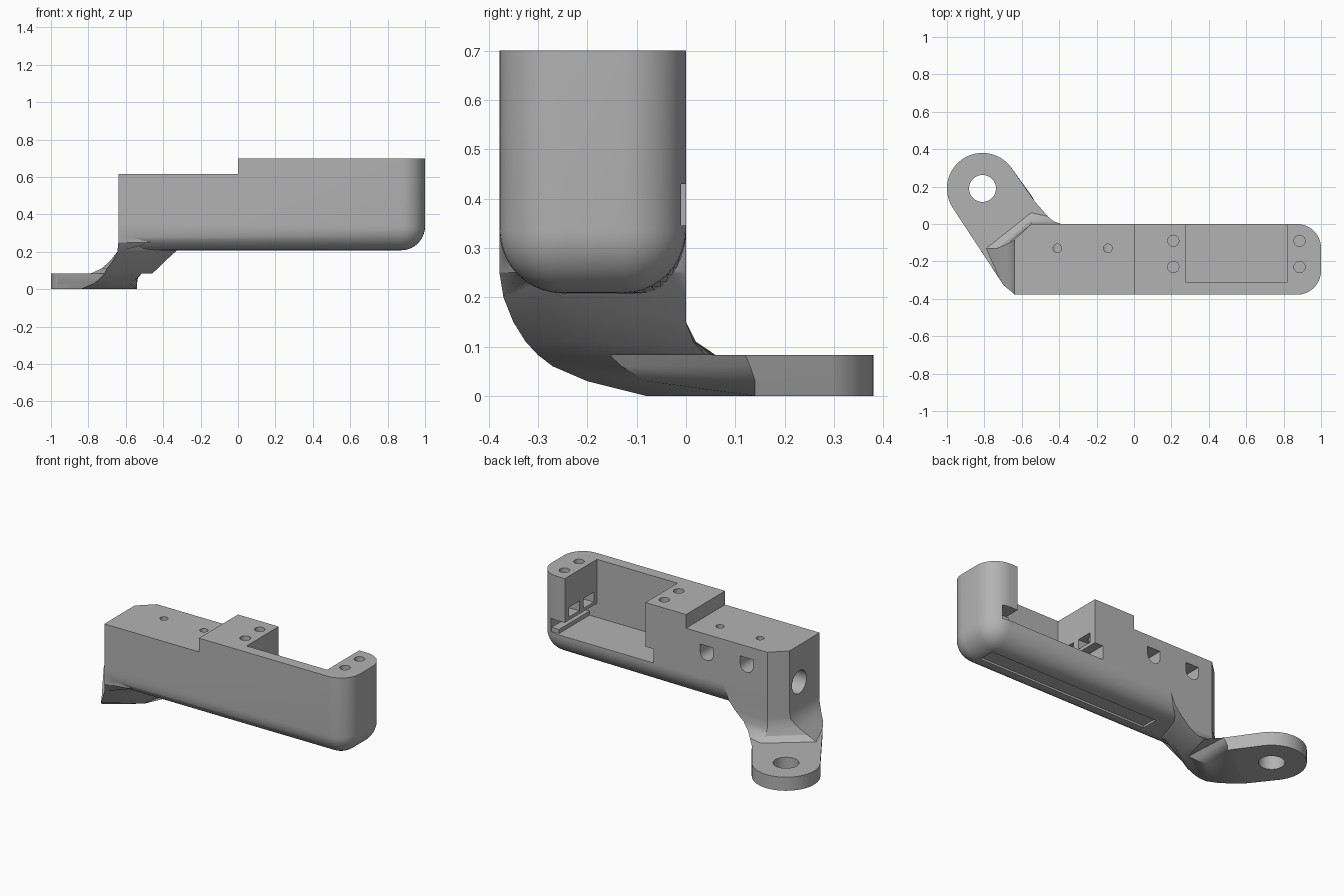
import bpy, bmesh, math
from mathutils import Matrix, Vector

if "Cube" in bpy.data.objects:
    bpy.data.objects.remove(bpy.data.objects["Cube"])

grey = bpy.data.materials.new("plain grey")
grey.use_nodes = True
tone = (0.45, 0.45, 0.45, 1)
grey.diffuse_color = tone
grey.node_tree.nodes["Principled BSDF"].inputs["Base Color"].default_value = tone


def finish(name, bm):
    bmesh.ops.recalc_face_normals(bm, faces=bm.faces)
    mesh = bpy.data.meshes.new(name)
    bm.to_mesh(mesh)
    bm.free()
    mesh.materials.append(grey)
    obj = bpy.data.objects.new(name, mesh)
    bpy.context.collection.objects.link(obj)
    return obj


def box(name, x0, x1, y0, y1, z0, z1):
    bm = bmesh.new()
    size = Matrix.Diagonal((x1 - x0, y1 - y0, z1 - z0, 1))
    middle = Matrix.Translation(((x0 + x1) / 2, (y0 + y1) / 2, (z0 + z1) / 2))
    bmesh.ops.create_cube(bm, size=1, matrix=middle @ size)
    return finish(name, bm)


def rod(name, start, end, radius, sides=32):
    start, end = Vector(start), Vector(end)
    axis = end - start
    turn = axis.to_track_quat("Z", "Y").to_matrix().to_4x4()
    bm = bmesh.new()
    bmesh.ops.create_cone(bm, cap_ends=True, segments=sides, radius1=radius, radius2=radius,
                          depth=axis.length,
                          matrix=Matrix.Translation((start + end) / 2) @ turn)
    return finish(name, bm)


def loft(name, slices):
    """Join horizontal outlines, each given as (height, corner points)."""
    bm = bmesh.new()
    rings = [[bm.verts.new((x, y, z)) for x, y in points] for z, points in slices]
    for low, high in zip(rings, rings[1:]):
        for i in range(len(low)):
            j = (i + 1) % len(low)
            bm.faces.new((low[i], low[j], high[j], high[i]))
    bm.faces.new(rings[0])
    bm.faces.new(rings[-1])
    return finish(name, bm)


def combine(target, tool, operation):
    mod = target.modifiers.new("combine", "BOOLEAN")
    mod.operation, mod.solver, mod.object = operation, "EXACT", tool
    bpy.context.view_layer.objects.active = target
    bpy.ops.object.modifier_apply(modifier=mod.name)
    bpy.data.objects.remove(tool)


FRONT, BOTTOM, TOP = -0.378, 0.208, 0.70

# Housing: extruded outline with a rounded end and rounded underside
outline = [(-0.64, FRONT), (1, FRONT), (1, 0), (-0.55, 0), (-0.64, -0.085)]
housing = loft("housing", [(BOTTOM, outline), (TOP, outline)])
bm = bmesh.new()
bm.from_mesh(housing.data)


def is_rounded(edge):
    a, b = (v.co for v in edge.verts)
    if min(a.x, b.x) > 0.9:
        return min(a.z, b.z) < TOP - 0.01
    return max(a.z, b.z) < BOTTOM + 0.01 and max(a.x, b.x) > 0.9


bmesh.ops.bevel(bm, geom=[e for e in bm.edges if is_rounded(e)], offset=0.128,
                segments=10, profile=0.5, affect="EDGES")
bm.to_mesh(housing.data)
bm.free()
combine(housing, box("step_cutter", -0.8, 0, -0.5, 0.1, 0.616, 0.9), "DIFFERENCE")

# Arm: twisting foot rising from the mounting tab into the housing
# corners run: back left, back right, inner right, front middle, front left
tab_l, tab_r = (-0.965, 0.08), (-0.655, 0.30)
arm = loft("arm", [
    (0.00, [tab_l, tab_r, (-0.54, 0.14), (-0.68, 0.02), (-0.84, -0.08)]),
    (0.03, [tab_l, tab_r, (-0.54, 0.14), (-0.58, -0.08), (-0.77, -0.20)]),
    (0.06, [tab_l, tab_r, (-0.535, 0.13), (-0.54, -0.13), (-0.735, -0.27)]),
    (0.083, [tab_l, tab_r, (-0.53, 0.12), (-0.515, -0.155), (-0.715, -0.30)]),
    (0.083, [(-0.79, -0.13), (-0.55, 0.06), (-0.46, 0.04), (-0.515, -0.155), (-0.715, -0.30)]),
    (0.11, [(-0.73, -0.13), (-0.55, 0.02), (-0.43, 0.015), (-0.49, -0.18), (-0.70, -0.325)]),
    (0.15, [(-0.685, -0.11), (-0.55, 0), (-0.39, 0), (-0.46, -0.21), (-0.67, -0.35)]),
    (0.20, [(-0.645, -0.09), (-0.55, 0), (-0.335, 0), (-0.42, -0.25), (-0.645, -0.37)]),
    (0.25, [(-0.64, -0.085), (-0.55, 0), (-0.29, 0), (-0.39, -0.33), (-0.64, FRONT)]),
    (0.345, [(-0.64, -0.085), (-0.55, 0), (-0.25, 0), (-0.34, FRONT), (-0.64, FRONT)]),
])
combine(housing, arm, "UNION")
combine(housing, rod("tab", (-0.81, 0.19, 0), (-0.81, 0.19, 0.083), 0.19, 64), "UNION")

cutters = [
    rod("tab_hole", (-0.81, 0.19, -0.1), (-0.81, 0.19, 0.3), 0.072, 48),
    # Open bay and the wider slot along its floor
    box("bay", 0.275, 0.82, -0.31, 0.1, 0.345, 0.9),
    box("bay_slot", 0.22, 0.92, -0.31, 0.1, 0.345, 0.43),
    # Shallow panel under the housing
    box("bottom_panel", -0.27, 0.88, -0.24, -0.14, 0.1, BOTTOM + 0.012),
    # Bore in the end face
    rod("end_bore", (-0.9, -0.18, 0.39), (-0.1, -0.18, 0.39), 0.07, 40),
]
# Screw holes and nut slots on both sides of the bay
for x, inner, outer in ((0.21, 0.16, 0.30), (0.885, 0.80, 0.935)):
    for y in (-0.09, -0.23):
        cutters.append(rod("bay_screw", (x, y, 0.46), (x, y, 0.9), 0.03, 24))
        cutters.append(box("bay_nut", inner, outer, y - 0.05, y + 0.05, 0.45, 0.51))
# Screw holes and nut slots in the lower block
for x in (-0.41, -0.14):
    cutters.append(rod("block_screw", (x, -0.13, 0.5), (x, -0.13, 0.9), 0.023, 24))
    cutters.append(rod("block_nut", (x, 0.1, 0.50), (x, -0.17, 0.50), 0.044, 24))
    cutters.append(box("block_nut_top", x - 0.044, x + 0.044, -0.17, 0.1, 0.50, 0.545))
for cutter in cutters:
    combine(housing, cutter, "DIFFERENCE")

# Low stop bar at the end of the bay slot
bar = box("stop_bar", 0.87, 0.92, -0.31, -0.015, 0.34, 0.37)

bpy.ops.object.select_all(action="DESELECT")
housing.select_set(True)
bpy.context.view_layer.objects.active = housing
bpy.ops.object.shade_smooth_by_angle(angle=math.radians(32))
